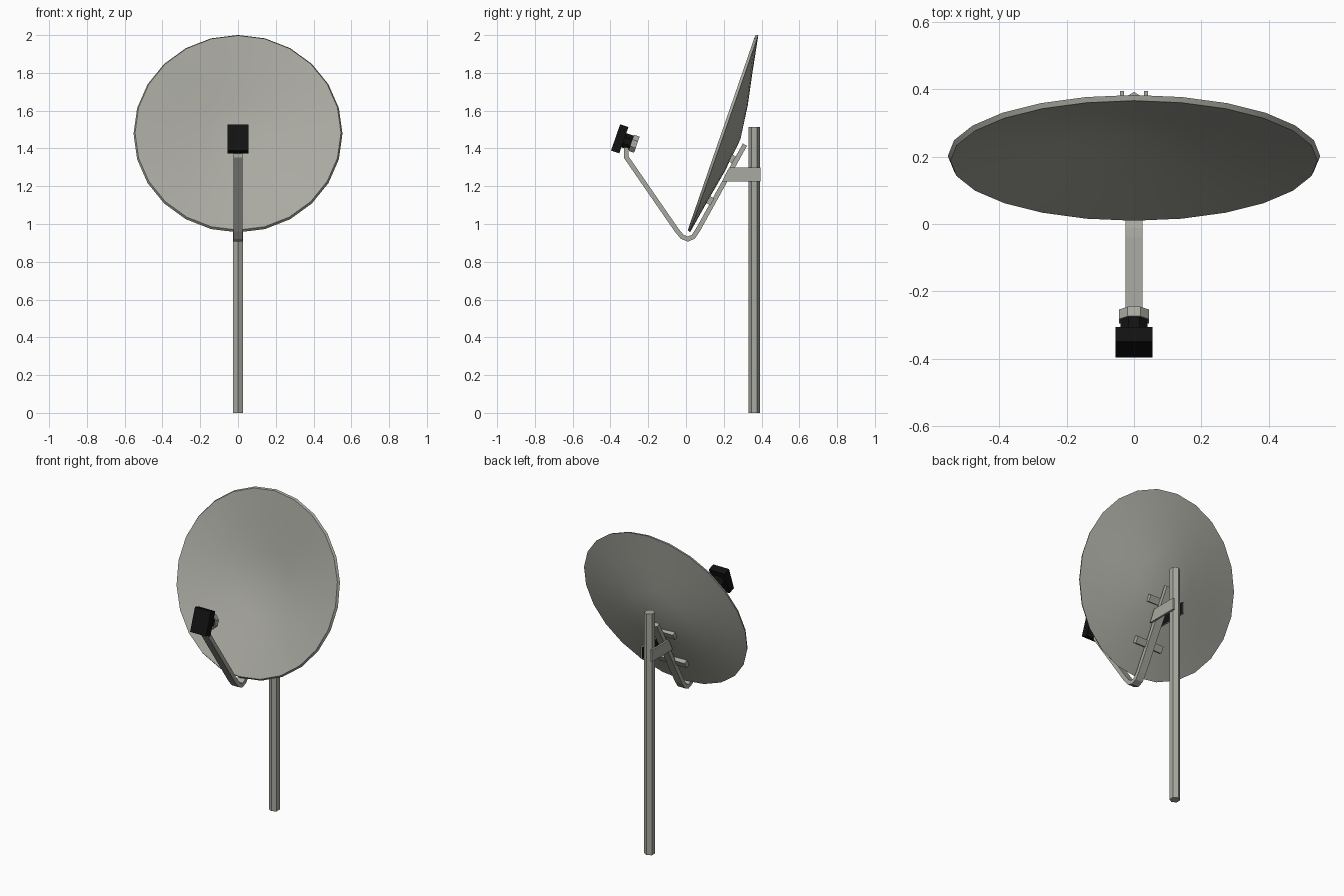
import bpy, bmesh, math
from mathutils import Vector, Matrix

if "Cube" in bpy.data.objects:
    bpy.data.objects.remove(bpy.data.objects["Cube"])

TILT = -math.radians(19.1)            # dish and receiver lean


def material(name, c):
    m = bpy.data.materials.new(name)
    m.diffuse_color = (*c, 1)
    m.use_nodes = True
    m.node_tree.nodes["Principled BSDF"].inputs["Base Color"].default_value = m.diffuse_color
    return m


GREY = material("warm_grey", (0.40, 0.40, 0.36))
BLACK = material("black", (0.006, 0.006, 0.006))


def finish(name, bm, *mats):
    bmesh.ops.recalc_face_normals(bm, faces=bm.faces)
    me = bpy.data.meshes.new(name)
    bm.to_mesh(me)
    bm.free()
    for m in mats:
        me.materials.append(m)
    ob = bpy.data.objects.new(name, me)
    bpy.context.collection.objects.link(ob)
    return ob


def box(name, center, size, angle, mat):
    bm = bmesh.new()
    bmesh.ops.create_cube(bm, size=1)
    bm.transform(Matrix.Translation(center) @ Matrix.Rotation(angle, 4, 'X')
                 @ Matrix.Diagonal((*size, 1)))
    return finish(name, bm, mat)


def lathe(name, profile, sides, center, angle, mat, start=0.0):
    """Spin (radius, depth) points round the local y axis."""
    bm = bmesh.new()
    rings = []
    for r, d in profile:
        n = sides if r > 0 else 1
        rings.append([bm.verts.new((r * math.sin(start + 2 * math.pi * i / sides), d,
                                    r * math.cos(start + 2 * math.pi * i / sides)))
                      for i in range(n)])
    for a, b in zip(rings, rings[1:]):
        for i in range(sides):
            j = (i + 1) % sides
            quad = [a[i % len(a)], a[j % len(a)], b[j % len(b)], b[i % len(b)]]
            bm.faces.new(list(dict.fromkeys(quad)))
    bm.transform(Matrix.Translation(center) @ Matrix.Rotation(angle, 4, 'X'))
    return finish(name, bm, mat)


def extrude_side(name, outline, x0, x1, mats):
    """Extrude a (y, z) outline between two x positions."""
    bm = bmesh.new()
    face = bm.faces.new([bm.verts.new((x0, y, z)) for y, z in outline])
    res = bmesh.ops.extrude_face_region(bm, geom=[face])
    for v in res["geom"]:
        if isinstance(v, bmesh.types.BMVert):
            v.co.x = x1
    return finish(name, bm, *mats)


# Dish: hollow shell with a thin rim
dish = lathe("dish", [(0, 0.092), (0.185, 0.069), (0.36, 0.035), (0.545, 0),
                      (0.553, 0.015), (0.363, 0.049), (0.188, 0.083), (0, 0.106)],
             24, (0, 0.188, 1.483), TILT, GREY)
bpy.context.view_layer.objects.active = dish
dish.select_set(True)
bpy.ops.object.shade_smooth_by_angle(angle=math.radians(30))
dish.select_set(False)

# Pole: hexagonal post
lathe("pole", [(0, 0), (0.031, 0), (0.031, 1.514), (0, 1.514)],
      6, (0, 0.361, 0), math.pi / 2, GREY)

# Support arm: flat bar swept along a bent path
path = [Vector(p) for p in [(0.312, 1.42), (0.063, 0.968), (0.038, 0.932), (0.010, 0.920),
                            (-0.02, 0.932), (-0.05, 0.968), (-0.317, 1.355), (-0.317, 1.405)]]
left, right = [], []
for i, p in enumerate(path):
    a = (p - path[max(i - 1, 0)]).normalized()
    b = (path[min(i + 1, len(path) - 1)] - p).normalized()
    t = (a + b).normalized()
    n = Vector((-t.y, t.x)) * 0.0125 / max(t.dot(b if b.length else a), 0.5)
    left.append(p + n)
    right.append(p - n)
bm = bmesh.new()
sections = [[bm.verts.new((x, *q)) for x, q in
             ((-0.025, l), (0.025, l), (0.025, r), (-0.025, r))] for l, r in zip(left, right)]
for s, e in zip(sections, sections[1:]):
    for i in range(4):
        bm.faces.new((s[i], s[(i + 1) % 4], e[(i + 1) % 4], e[i]))
bm.faces.new(sections[0])
bm.faces.new(sections[-1])
finish("support_arm", bm, GREY)

# Cross bars between arm and dish
for name, y, z in (("upper_cross_bar", 0.243, 1.345), ("lower_cross_bar", 0.128, 1.123)):
    box(name, (0, y, z), (0.19, 0.026, 0.042), -math.radians(29), GREY)

# Clamp plates joining arm and pole, dark on the inside
for side, name in ((1, "right_clamp_plate"), (-1, "left_clamp_plate")):
    plate = extrude_side(name, [(0.228, 1.298), (0.395, 1.298), (0.395, 1.225), (0.19, 1.225)],
                         side * 0.029, side * 0.041, (GREY, BLACK))
    for f in plate.data.polygons:
        f.material_index = int(f.normal.x * side < -0.9)

# Receiver: box, neck and feed cap
RC = (0, -0.351, 1.451)
box("receiver_box", RC, (0.11, 0.046, 0.147), TILT, BLACK)
lathe("receiver_neck", [(0, 0.02), (0.043, 0.02), (0.043, 0.07), (0, 0.07)],
      8, RC, TILT, BLACK, math.pi / 8)
lathe("feed_cap", [(0, 0.066), (0.049, 0.066), (0.049, 0.096), (0, 0.096)],
      8, RC, TILT, GREY, math.pi / 8)
